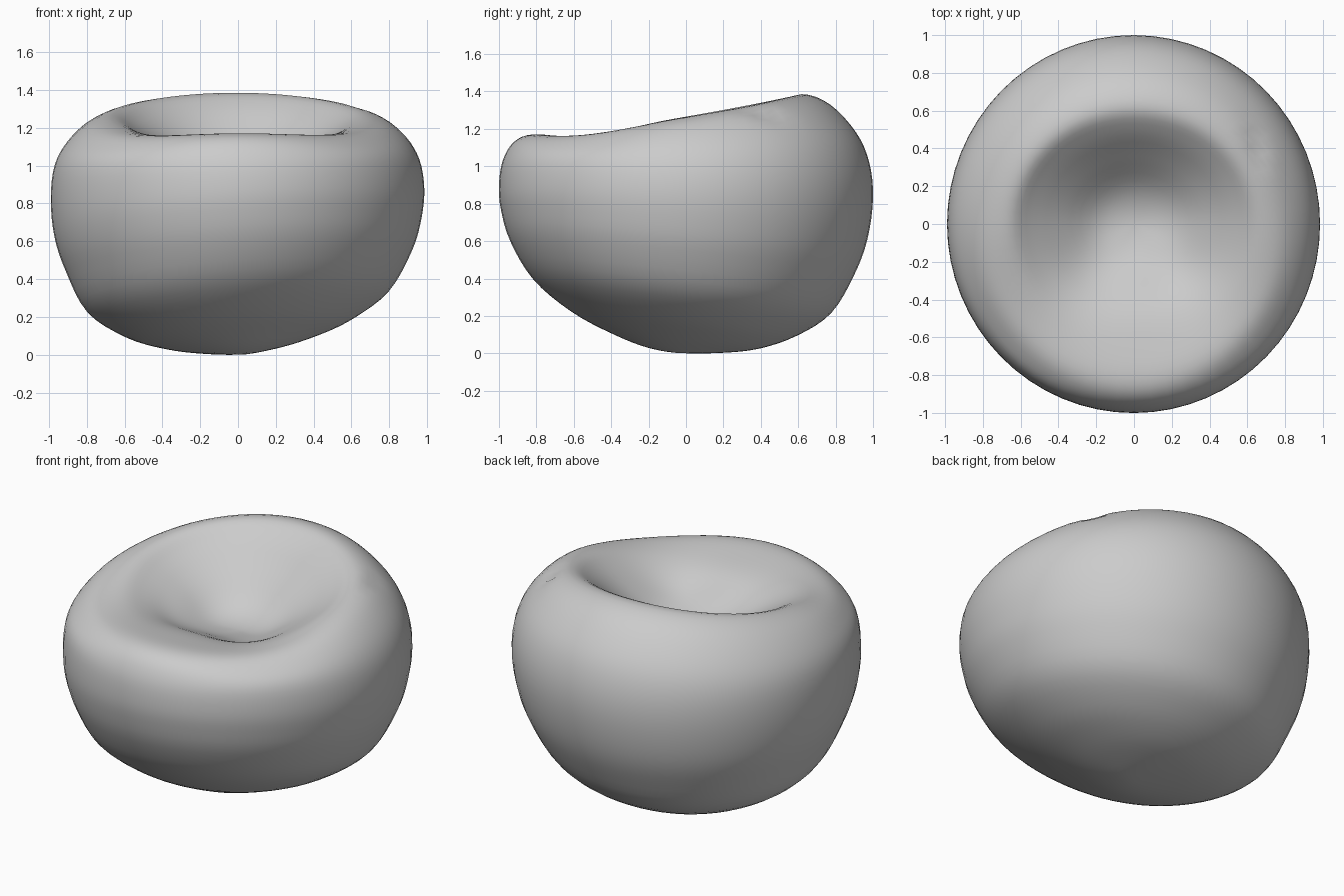
import bpy, bmesh, math
from mathutils import Vector

if "Cube" in bpy.data.objects:
    bpy.data.objects.remove(bpy.data.objects["Cube"])

SEGS, STEPS = 64, 4

# Profiles (radius, height) from underside, over the rim, down into the seat hollow
FRONT = [(.2, .03), (.4, .11), (.62, .23), (.82, .40), (.94, .6), (.99, .77), (1, .9),
         (.98, 1.03), (.92, 1.13), (.82, 1.17), (.65, 1.155), (.48, 1.12), (.32, 1.05), (.16, .98)]
BACK = [(.2, .005), (.4, .03), (.6, .1), (.78, .22), (.9, .42), (.97, .61), (1, .83),
        (.98, 1.02), (.91, 1.18), (.77, 1.33), (.62, 1.385), (.5, 1.32), (.36, 1.18), (.18, 1.01)]
RIGHT = [(.2, .035), (.4, .1), (.6, .19), (.8, .34), (.92, .55), (.97, .72), (.985, .88),
         (.96, 1.03), (.89, 1.15), (.78, 1.24), (.66, 1.26), (.54, 1.2), (.38, 1.1), (.19, .99)]
LEFT = [(.2, .01), (.4, .04), (.6, .1), (.8, .23), (.91, .44), (.97, .62), (.99, .82),
        (.97, 1.0), (.9, 1.13), (.79, 1.23), (.66, 1.265), (.54, 1.2), (.38, 1.1), (.19, .98)]
BOTTOM, HOLLOW = Vector((0, 0, 0)), Vector((0, 0, .955))


def blend(f, b, r, l, ang):
    """Smooth mix of the four side values around the vertical axis."""
    x, y = math.cos(ang), math.sin(ang)
    side = (r + l) / 2
    return side + (r - l) / 2 * x + (b - f) / 2 * y + ((b + f) / 2 - side) * y * y


def spline(p0, p1, p2, p3, t):
    return .5 * (2 * p1 + (p2 - p0) * t + (2 * p0 - 5 * p1 + 4 * p2 - p3) * t * t
                 + (3 * p1 - p0 - 3 * p2 + p3) * t ** 3)


def column(ang):
    """One smooth meridian, without its two poles."""
    keys = []
    for i, (f, b, r, l) in enumerate(zip(FRONT, BACK, RIGHT, LEFT)):
        rad = blend(f[0], b[0], r[0], l[0], ang)
        z = blend(f[1], b[1], r[1], l[1], ang)
        if 8 <= i <= 12 and math.sin(ang) < 0:      # front corners sag a little
            z -= .025 * math.sin(2 * ang) ** 2
        keys.append(Vector((rad * math.cos(ang), rad * math.sin(ang), z)))
    flip = Vector((-1, -1, 1))
    pts = [keys[0] * flip, BOTTOM] + keys + [HOLLOW, keys[-1] * flip]
    out = []
    for i in range(1, len(pts) - 2):
        for s in range(STEPS):
            out.append(spline(*pts[i - 1:i + 3], s / STEPS))
    return out[1:]


# Beanbag body
bm = bmesh.new()
low, high = bm.verts.new(BOTTOM), bm.verts.new(HOLLOW)
cols = [[bm.verts.new(p) for p in column(2 * math.pi * k / SEGS)] for k in range(SEGS)]
for k in range(SEGS):
    a, b = cols[k], cols[(k + 1) % SEGS]
    bm.faces.new((low, b[0], a[0]))
    bm.faces.new((high, a[-1], b[-1]))
    for i in range(len(a) - 1):
        bm.faces.new((a[i], b[i], b[i + 1], a[i + 1]))

# Small pinch in the fabric on the right of the rim, then rest on the ground
for v in bm.verts:
    if v.co.z > 1:
        v.co.z -= .025 * math.exp(-((v.co.x - .65) / .04) ** 2 - ((v.co.y - .42) / .1) ** 2)
drop = min(v.co.z for v in bm.verts)
for v in bm.verts:
    v.co.z -= drop
bmesh.ops.recalc_face_normals(bm, faces=bm.faces)
for f in bm.faces:
    f.smooth = True

mesh = bpy.data.meshes.new("beanbag_seat")
bm.to_mesh(mesh)
bm.free()
bpy.context.collection.objects.link(bpy.data.objects.new("beanbag_seat", mesh))
